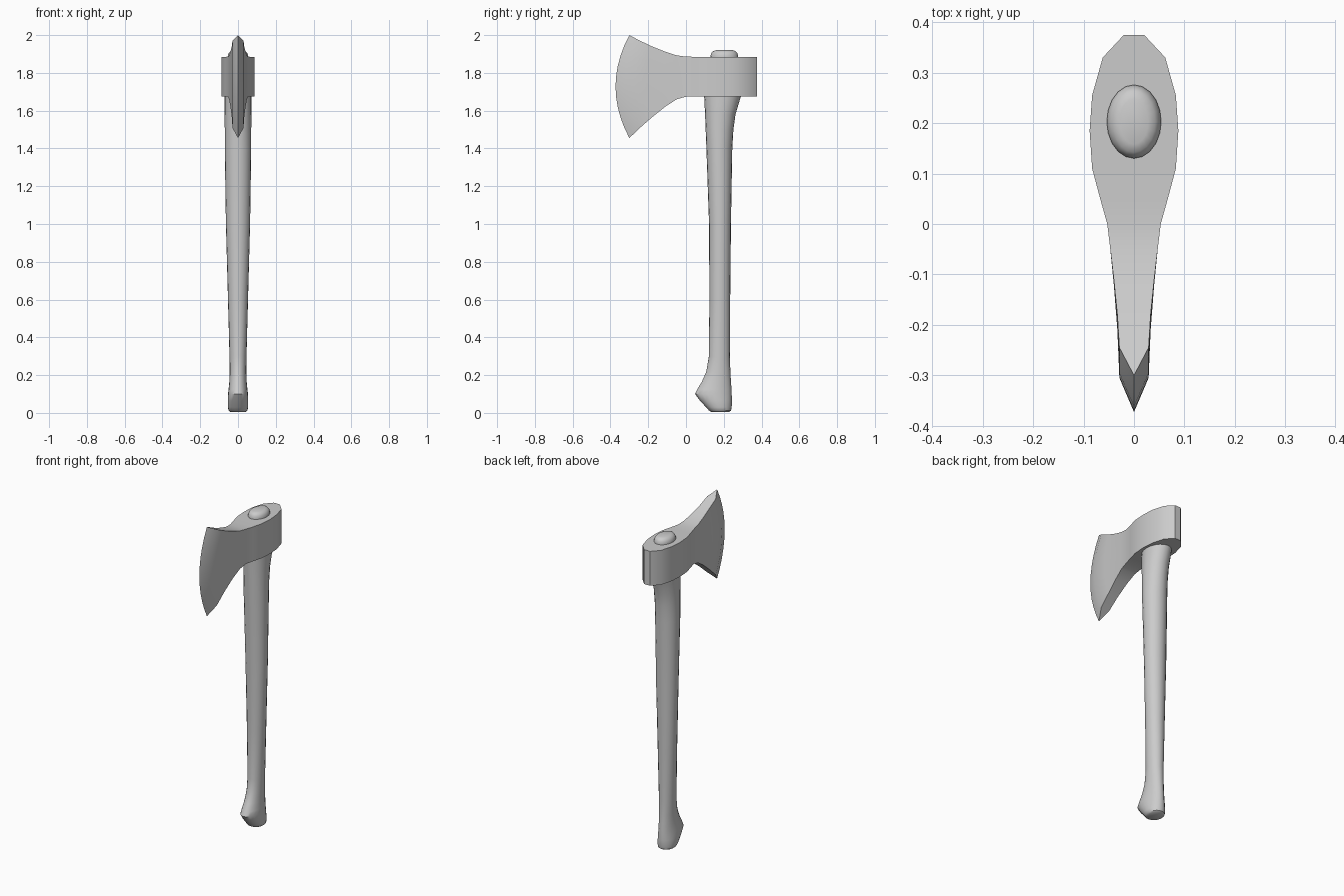
import bpy, bmesh, math

if "Cube" in bpy.data.objects:
    bpy.data.objects.remove(bpy.data.objects["Cube"], do_unlink=True)

# Single plain grey
grey = bpy.data.materials.new("plain_grey")
grey.use_nodes = True
grey.diffuse_color = (0.6, 0.6, 0.6, 1)
grey.node_tree.nodes["Principled BSDF"].inputs["Base Color"].default_value = (0.6, 0.6, 0.6, 1)


def finish(bm, name, angle):
    bmesh.ops.remove_doubles(bm, verts=bm.verts, dist=1e-5)
    bmesh.ops.recalc_face_normals(bm, faces=bm.faces)
    mesh = bpy.data.meshes.new(name)
    bm.to_mesh(mesh)
    bm.free()
    mesh.materials.append(grey)
    obj = bpy.data.objects.new(name, mesh)
    bpy.context.collection.objects.link(obj)
    bpy.ops.object.select_all(action='DESELECT')
    obj.select_set(True)
    bpy.context.view_layer.objects.active = obj
    bpy.ops.object.shade_smooth_by_angle(angle=math.radians(angle))
    return obj


def loft(name, sections, angle, sides=20):
    """Stack of oval rings: (z, front y, back y, half width)."""
    bm = bmesh.new()
    rings = []
    for z, y0, y1, w in sections:
        ring = []
        for i in range(sides):
            a = 2 * math.pi * i / sides
            ring.append(bm.verts.new((w * math.cos(a),
                                      (y0 + y1) / 2 + (y1 - y0) / 2 * math.sin(a), z)))
        rings.append(ring)
    for a, b in zip(rings, rings[1:]):
        for i in range(sides):
            j = (i + 1) % sides
            bm.faces.new((a[i], a[j], b[j], b[i]))
    bm.faces.new(rings[0])
    bm.faces.new(rings[-1])
    return finish(bm, name, angle)


# Handle with flared top and hooked grip end
loft("handle", [
    (0.005, 0.135, 0.228, 0.040), (0.012, 0.122, 0.238, 0.049),
    (0.030, 0.106, 0.242, 0.054), (0.065, 0.074, 0.243, 0.054),
    (0.100, 0.048, 0.242, 0.053), (0.125, 0.060, 0.241, 0.050),
    (0.165, 0.084, 0.238, 0.046), (0.220, 0.108, 0.235, 0.044),
    (0.300, 0.121, 0.232, 0.045), (0.600, 0.124, 0.234, 0.053),
    (1.000, 0.122, 0.238, 0.064), (1.400, 0.108, 0.245, 0.070),
    (1.500, 0.104, 0.251, 0.070), (1.580, 0.101, 0.262, 0.071),
    (1.640, 0.098, 0.280, 0.072), (1.680, 0.096, 0.292, 0.072),
], 40)

# Rounded handle end poking out above the head
loft("handle_top", [
    (1.860, 0.130, 0.276, 0.054), (1.890, 0.130, 0.276, 0.054),
    (1.904, 0.134, 0.272, 0.050), (1.914, 0.142, 0.264, 0.042),
    (1.920, 0.158, 0.248, 0.028),
], 50)

# Head stations: y, half width, bottom z, top z, forward bulge
stations = [
    (0.375, 0.020, 1.675, 1.885, 0), (0.330, 0.062, 1.675, 1.885, 0),
    (0.255, 0.083, 1.675, 1.885, 0), (0.185, 0.088, 1.675, 1.885, 0),
    (0.110, 0.083, 1.675, 1.885, 0), (0.050, 0.067, 1.675, 1.885, 0),
    (0.000, 0.053, 1.674, 1.886, 0), (-0.050, 0.047, 1.660, 1.893, 0),
    (-0.110, 0.040, 1.621, 1.912, 0.010), (-0.180, 0.033, 1.565, 1.940, 0.030),
    (-0.245, 0.029, 1.508, 1.971, 0.060), (-0.300, 0.0, 1.455, 2.000, 0.073),
]
LEVELS = 10
bm = bmesh.new()
grid = {}
for s, (y, w, z0, z1, bulge) in enumerate(stations):
    for k in range(LEVELS + 1):
        t = k / LEVELS
        for side in (-1, 1):
            grid[s, k, side] = bm.verts.new(
                (side * w, y - bulge * (1 - (2 * t - 1) ** 2), z0 + (z1 - z0) * t))

last = len(stations) - 1
for s in range(last):
    # Cheeks
    for side in (-1, 1):
        for k in range(LEVELS):
            bm.faces.new((grid[s, k, side], grid[s + 1, k, side],
                          grid[s + 1, k + 1, side], grid[s, k + 1, side]))
    # Top and bottom; the cutting edge closes to a point
    for k in (0, LEVELS):
        bm.faces.new((grid[s, k, -1], grid[s + 1, k, -1], grid[s + 1, k, 1], grid[s, k, 1]))
# Back wall
for k in range(LEVELS):
    bm.faces.new((grid[0, k, -1], grid[0, k, 1], grid[0, k + 1, 1], grid[0, k + 1, -1]))
finish(bm, "axe_head", 40)
